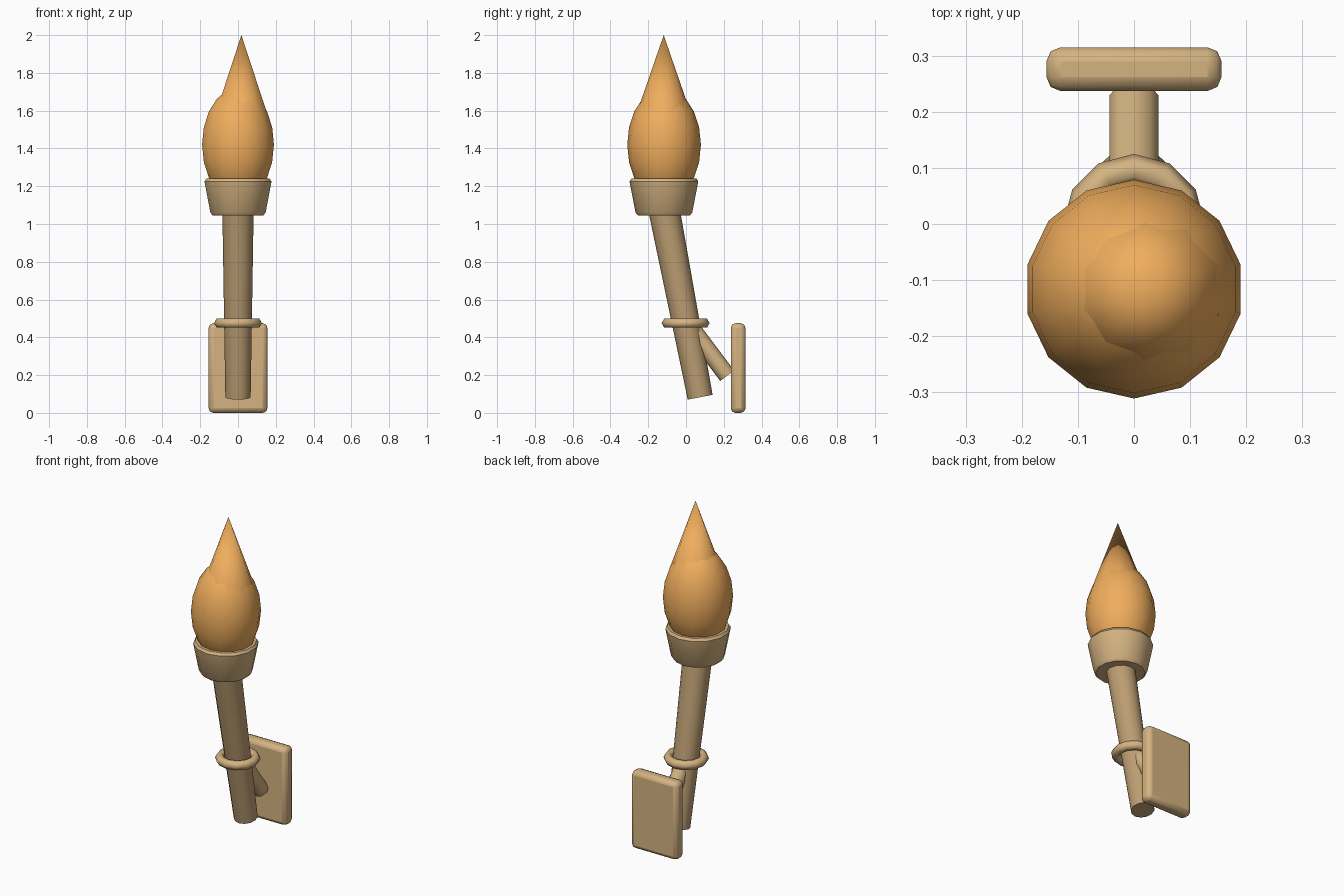
import bpy
from math import sin, cos, pi, radians
from mathutils import Vector

if "Cube" in bpy.data.objects:
    bpy.data.objects.remove(bpy.data.objects["Cube"])


def material(name, rgb):
    m = bpy.data.materials.new(name)
    m.diffuse_color = (*rgb, 1)
    m.use_nodes = True
    m.node_tree.nodes["Principled BSDF"].inputs["Base Color"].default_value = m.diffuse_color
    return m


WOOD = material("wood", (0.66, 0.45, 0.22))
DARK_WOOD = material("dark_wood", (0.50, 0.34, 0.17))
FIRE = material("fire", (0.87, 0.42, 0.11))


def finish(ob, mat, angle=40):
    ob.data.materials.append(mat)
    bpy.ops.object.select_all(action='DESELECT')
    ob.select_set(True)
    bpy.context.view_layer.objects.active = ob
    bpy.ops.object.shade_smooth_by_angle(angle=radians(angle))
    return ob


def lathe(name, profile, n, mat, centre=(0, 0, 0), axis=(0, 0, 1), closed=False, angle=40):
    """Spin (radius, height) points around an axis, first vertex on +y."""
    verts, faces, rings = [], [], []
    for r, h in profile:
        count = n if r > 0 else 1
        rings.append([len(verts) + (i % count) for i in range(n)])
        verts += [(-r * sin(2 * pi * i / n), r * cos(2 * pi * i / n), h) for i in range(count)]
    pairs = list(zip(rings, rings[1:]))
    if closed:
        pairs.append((rings[-1], rings[0]))
    for a, b in pairs:
        for i in range(n):
            j = (i + 1) % n
            faces.append(list(dict.fromkeys((a[i], a[j], b[j], b[i]))))
    if not closed:
        if profile[0][0] > 0:
            faces.append(rings[0][::-1])
        if profile[-1][0] > 0:
            faces.append(rings[-1])
    mesh = bpy.data.meshes.new(name)
    mesh.from_pydata(verts, [], faces)
    ob = bpy.data.objects.new(name, mesh)
    bpy.context.collection.objects.link(ob)
    ob.location = centre
    # tilts stay in the yz plane
    ob.rotation_euler.x = Vector((axis[1], axis[2])).angle_signed(Vector((0, 1))) * -1
    return finish(ob, mat, angle)


def rod(name, start, end, r1, r2, n, mat):
    a, b = Vector(start), Vector(end)
    d = b - a
    return lathe(name, [(r1, 0), (r2, d.length)], n, mat, a, d)


def tilt_ok(ob, d):
    # make sure the rod's local z follows its direction
    d = Vector(d).normalized()
    ob.rotation_euler = Vector((0, 0, 1)).rotation_difference(d).to_euler()


# wall plate
bpy.ops.mesh.primitive_cube_add(size=1, location=(0, 0.276, 0.2375))
plate = bpy.context.object
plate.name = "wall_plate"
plate.scale = (0.312, 0.078, 0.475)
bpy.ops.object.transform_apply(location=False, rotation=False, scale=True)
bevel = plate.modifiers.new("rounded_edges", 'BEVEL')
bevel.width, bevel.segments = 0.025, 2
finish(plate, WOOD)

# leaning shaft and bracket arm
for name, a, b, r1, r2, n, mat in (
        ("shaft", (0, 0.075, 0.083), (0, -0.117, 1.08), 0.067, 0.083, 12, DARK_WOOD),
        ("bracket_arm", (0, 0.218, 0.197), (0, 0.028, 0.45), 0.046, 0.046, 10, WOOD)):
    tilt_ok(rod(name, a, b, r1, r2, n, mat), Vector(b) - Vector(a))

# holding ring
lathe("holding_ring",
      [(0.1 + 0.027 * cos(k * pi / 3), 0.027 * sin(k * pi / 3)) for k in range(6)],
      12, WOOD, (0, -0.002, 0.475), closed=True, angle=65)

# flared cup
lathe("cup", [(0.137, 1.045), (0.15, 1.06), (0.182, 1.225), (0.172, 1.24)],
      14, WOOD, (0, -0.117, 0))

# flame body and tip
ball = [(0.195 * sin(k * pi / 10) if 0 < k < 10 else 0, -0.30 * cos(k * pi / 10)) for k in range(11)]
lathe("flame_body", ball, 14, FIRE, (0, -0.116, 1.42), angle=60)
lathe("flame_tip", [(0.14, 1.595), (0, 2.0)], 10, FIRE, (0.018, -0.118, 0), angle=60)
